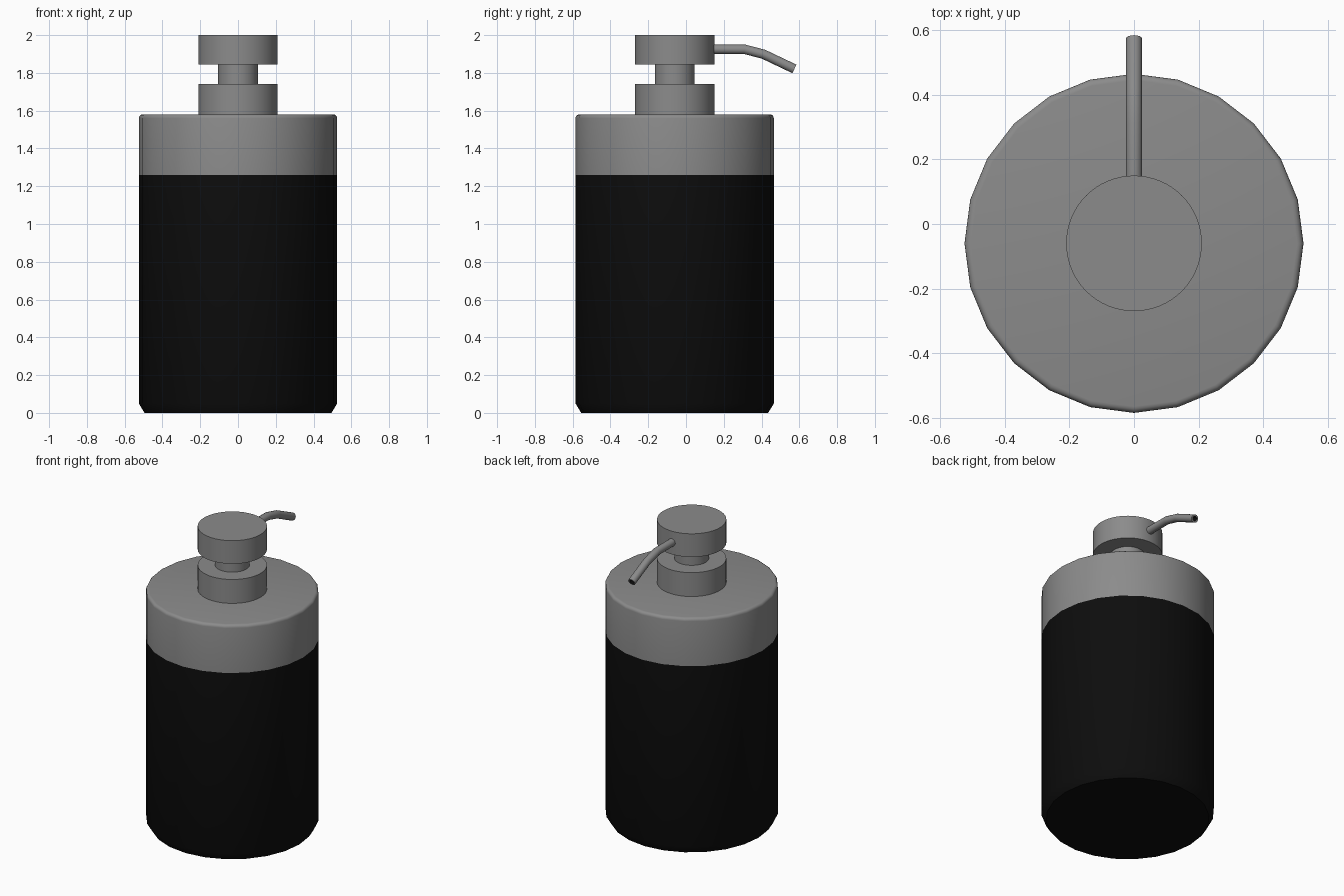
import bpy, bmesh, math
from mathutils import Vector

if "Cube" in bpy.data.objects:
    bpy.data.objects.remove(bpy.data.objects["Cube"])

CY = -0.06  # y of the bottle axis


def material(name, rgb):
    m = bpy.data.materials.new(name)
    m.diffuse_color = (*rgb, 1)
    m.use_nodes = True
    m.node_tree.nodes["Principled BSDF"].inputs["Base Color"].default_value = m.diffuse_color
    return m


metal = material("brushed grey", (0.26, 0.26, 0.26))
black = material("matte black", (0.004, 0.004, 0.004))


def finish(name, bm, mats, angle=40):
    me = bpy.data.meshes.new(name)
    bm.to_mesh(me)
    bm.free()
    ob = bpy.data.objects.new(name, me)
    bpy.context.collection.objects.link(ob)
    for m in mats:
        me.materials.append(m)
    bpy.ops.object.select_all(action='DESELECT')
    ob.select_set(True)
    bpy.context.view_layer.objects.active = ob
    bpy.ops.object.shade_smooth_by_angle(angle=math.radians(angle))
    return ob


def skin(bm, rings):
    """Join successive vertex rings with quads."""
    n = len(rings[0])
    for a, b in zip(rings, rings[1:]):
        for i in range(n):
            j = (i + 1) % n
            bm.faces.new((a[i], a[j], b[j], b[i]))


def lathe(name, profile, sides, mat, cap_bottom=True, cap_top=True):
    bm = bmesh.new()
    rings = []
    for r, z in profile:
        rings.append([bm.verts.new((r * math.cos(2 * math.pi * i / sides),
                                    CY + r * math.sin(2 * math.pi * i / sides), z))
                      for i in range(sides)])
    skin(bm, rings)
    if cap_bottom:
        bm.faces.new(rings[0][::-1])
    if cap_top:
        bm.faces.new(rings[-1])
    return finish(name, bm, [mat])


# Bottle: black lower body with chamfered foot, grey shoulder with rounded rim
lathe("bottle_body", [(0.495, 0), (0.525, 0.05), (0.525, 1.26)], 24, black, cap_top=False)
rim = [(0.505 + 0.02 * math.cos(a), 1.56 + 0.02 * math.sin(a))
       for a in (math.radians(22.5 * k) for k in range(5))]
lathe("bottle_shoulder", [(0.525, 1.26)] + rim, 24, metal, cap_bottom=False)

# Pump: collar, stem and head
lathe("pump_collar", [(0.21, 1.575), (0.21, 1.74)], 64, metal)
lathe("pump_stem", [(0.105, 1.735), (0.105, 1.85)], 48, metal)
lathe("pump_head", [(0.21, 1.845), (0.21, 2.0)], 64, metal)

# Spout: bent tube with an open, dark bore at the tip
path = [Vector(p) for p in ((0, 0.12, 1.925), (0, 0.31, 1.925),
                            (0, 0.41, 1.899), (0, 0.574, 1.821))]
dirs = [(b - a).normalized() for a, b in zip(path, path[1:])]
tangents = [dirs[0]] + [(a + b).normalized() for a, b in zip(dirs, dirs[1:])] + [dirs[-1]]
bm = bmesh.new()


def spout_ring(p, t, r, sides=16):
    side = Vector((1, 0, 0))
    up = t.cross(side)
    return [bm.verts.new(p + r * (side * math.cos(2 * math.pi * i / sides)
                                  + up * math.sin(2 * math.pi * i / sides)))
            for i in range(sides)]


rings = [spout_ring(p, t, 0.025) for p, t in zip(path, tangents)]
rings.append(spout_ring(path[-1], dirs[-1], 0.015))
rings.append(spout_ring(path[-1] - dirs[-1] * 0.05, dirs[-1], 0.015))
skin(bm, rings)
bm.faces.new(rings[0])
bm.faces.new(rings[-1]).material_index = 1
inner = set(rings[-1])
for f in bm.faces:
    if inner & set(f.verts):
        f.material_index = 1
bmesh.ops.recalc_face_normals(bm, faces=bm.faces[:])
finish("spout", bm, [metal, black])
